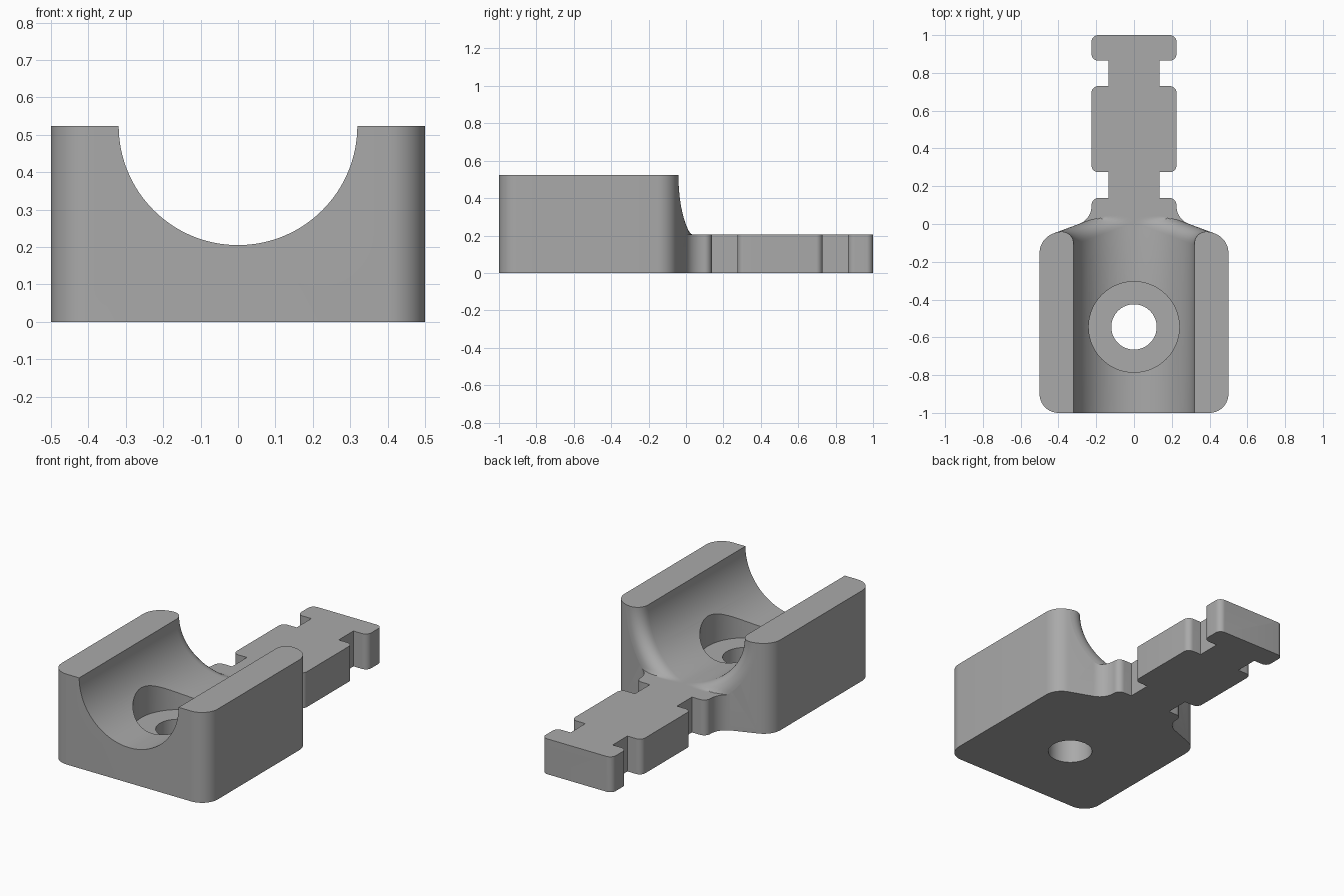
import bpy, bmesh, math
from mathutils import Vector

if "Cube" in bpy.data.objects:
    bpy.data.objects.remove(bpy.data.objects["Cube"])

HEIGHT, TAB, RAD, FLARE = 0.524, 0.205, 0.319, 0.1
SLOPE, BACK = 0.37, 0.108      # rear wall: y = BACK - SLOPE * |x|

grey = bpy.data.materials.new("plain grey")
grey.use_nodes = True
grey.diffuse_color = (0.4, 0.4, 0.4, 1)
grey.node_tree.nodes["Principled BSDF"].inputs["Base Color"].default_value = (0.4, 0.4, 0.4, 1)


def loft(name, rings):
    """Closed solid through a list of equal-length rings of points."""
    bm = bmesh.new()
    loops = [[bm.verts.new(p) for p in ring] for ring in rings]
    n = len(loops[0])
    for a, b in zip(loops, loops[1:]):
        for i in range(n):
            j = (i + 1) % n
            bm.faces.new((a[i], a[j], b[j], b[i]))
    bm.faces.new(loops[0][::-1])
    bm.faces.new(loops[-1])
    bmesh.ops.recalc_face_normals(bm, faces=bm.faces)
    mesh = bpy.data.meshes.new(name)
    bm.to_mesh(mesh)
    bm.free()
    mesh.materials.append(grey)
    ob = bpy.data.objects.new(name, mesh)
    bpy.context.collection.objects.link(ob)
    return ob


def rounded(points, steps=10):
    """Polygon of (x, y, radius) corners with each corner rounded."""
    out = []
    for i, (x, y, r) in enumerate(points):
        p = Vector((x, y))
        if r == 0:
            out.append(p)
            continue
        a = (Vector(points[i - 1][:2]) - p).normalized()
        b = (Vector(points[(i + 1) % len(points)][:2]) - p).normalized()
        half = a.angle(b) / 2
        centre = p + (a + b).normalized() * (r / math.sin(half))
        start = p + a * (r / math.tan(half)) - centre
        turn = (p + b * (r / math.tan(half)) - centre).angle_signed(start)
        for k in range(steps + 1):
            t = turn * k / steps
            c, s = math.cos(t), math.sin(t)
            out.append(centre + Vector((start.x * c - start.y * s, start.x * s + start.y * c)))
    return out


def prism(name, outline, z0, z1):
    return loft(name, [[(x, y, z) for x, y in outline] for z in (z0, z1)])


def cut(ob, cutter):
    mod = ob.modifiers.new("cut", "BOOLEAN")
    mod.operation, mod.solver, mod.object = "DIFFERENCE", "EXACT", cutter
    bpy.context.view_layer.objects.active = ob
    bpy.ops.object.modifier_apply(modifier=mod.name)
    bpy.data.objects.remove(cutter)


# Block and notched tab share one mirrored outline
W, N = 0.225, 0.135
half = [(0.5, -1, 0.1), (0.5, BACK - SLOPE * 0.5, 0.11), (W, BACK - SLOPE * W, 0.1),
        (W, 0.138, 0.038), (N, 0.138, 0), (N, 0.275, 0), (W, 0.275, 0.035),
        (W, 0.73, 0.035), (N, 0.73, 0), (N, 0.865, 0), (W, 0.865, 0.035), (W, 1, 0.035)]
outline = half + [(-x, y, r) for x, y, r in reversed(half)]
clamp = prism("clamp_block_with_tab", rounded(outline), 0, HEIGHT)

# Round channel that flares at the sloped rear wall and clears the tab top
STEPS = 64


def channel_ring(r, y_at):
    ring = [(-r, y_at(r), 0.8)]
    for i in range(STEPS + 1):
        a = math.pi * (i / STEPS - 0.5)
        x = r * math.sin(a)
        ring.append((x, y_at(abs(x)), max(HEIGHT - r * math.cos(a), TAB)))
    return ring + [(r, y_at(r), 0.8)]


rings = [channel_ring(RAD, lambda x: -1.2)]
for k in range(11):
    a = math.pi / 2 * k / 10
    t = FLARE * (math.sin(a) - 1)
    rings.append(channel_ring(RAD + FLARE * (1 - math.cos(a)),
                              lambda x, t=t: BACK - SLOPE * x + t))
rings.append(channel_ring(RAD + FLARE, lambda x: 1.2))
cut(clamp, loft("channel_cutter", rings))

# Screw hole and its counterbore
for radius, bottom in ((0.24, 0.14), (0.12, -0.1)):
    circle = [(radius * math.cos(math.tau * i / 64), -0.545 + radius * math.sin(math.tau * i / 64))
              for i in range(64)]
    cut(clamp, prism("hole_cutter", circle, bottom, 0.9))

# Smooth curves, sharp edges
bpy.ops.object.select_all(action="DESELECT")
clamp.select_set(True)
bpy.context.view_layer.objects.active = clamp
bpy.ops.object.shade_smooth_by_angle(angle=math.radians(30))
